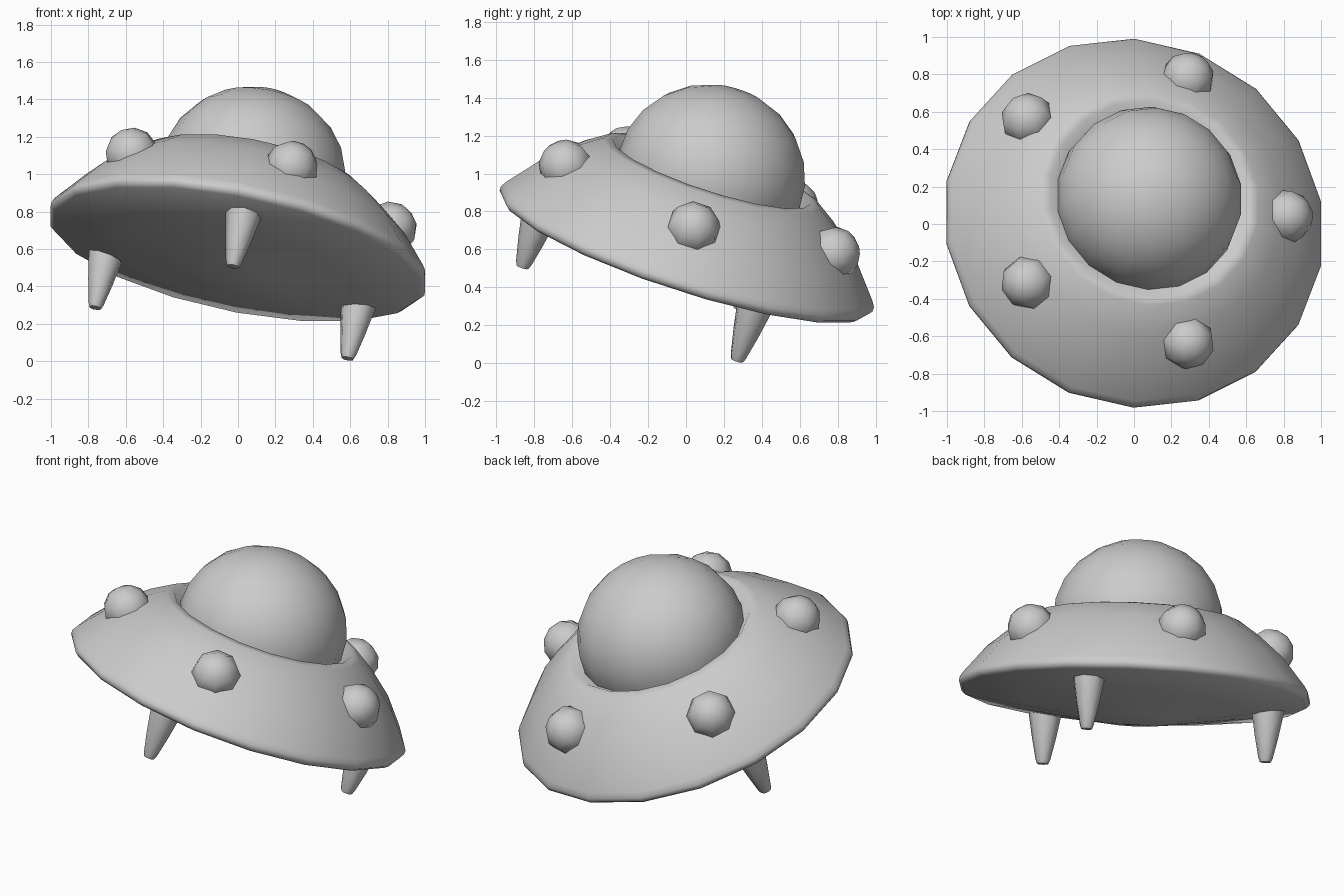
import bpy, bmesh, math
from mathutils import Matrix, Vector

cube = bpy.data.objects.get("Cube")
if cube:
    bpy.data.objects.remove(cube, do_unlink=True)

grey = bpy.data.materials.new("plain_grey")
grey.use_nodes = True
grey.diffuse_color = (0.6, 0.6, 0.6, 1)
grey.node_tree.nodes["Principled BSDF"].inputs["Base Color"].default_value = (0.6, 0.6, 0.6, 1)

# Whole craft banks back and to its left
TILT = (Matrix.Translation((0, 0.005, 0.605))
        @ Matrix.Rotation(math.radians(-18), 4, 'X')
        @ Matrix.Rotation(math.radians(11), 4, 'Y'))


def lathe(name, profile, sides, place=Matrix(), start=0.0, smooth=50):
    """Turn (radius, height) points, listed bottom to top, about local z."""
    bm = bmesh.new()
    rings = []
    for r, h in profile:
        if r == 0:
            rings.append([bm.verts.new((0, 0, h))] * sides)
        else:
            angles = [start + math.tau * i / sides for i in range(sides)]
            rings.append([bm.verts.new((r * math.cos(a), r * math.sin(a), h)) for a in angles])
    for low, high in zip(rings, rings[1:]):
        for i in range(sides):
            j = (i + 1) % sides
            corners = list(dict.fromkeys([low[i], low[j], high[j], high[i]]))
            bm.faces.new(corners)
    bmesh.ops.recalc_face_normals(bm, faces=bm.faces)
    mesh = bpy.data.meshes.new(name)
    bm.to_mesh(mesh)
    bm.free()
    mesh.materials.append(grey)
    obj = bpy.data.objects.new(name, mesh)
    bpy.context.collection.objects.link(obj)
    obj.matrix_world = TILT @ place
    bpy.ops.object.select_all(action='DESELECT')
    obj.select_set(True)
    bpy.context.view_layer.objects.active = obj
    bpy.ops.object.shade_smooth_by_angle(angle=math.radians(smooth))
    return obj


def around(angle, radius, height):
    return Matrix.Rotation(math.radians(angle), 4, 'Z') @ Matrix.Translation((radius, 0, height))


def ball(radius, height, steps, lowest=-90):
    """Profile of an ellipsoid from the lowest latitude up to the pole."""
    points = []
    for i in range(steps + 1):
        a = math.radians(lowest + (90 - lowest) * i / steps)
        points.append((0 if i == steps or a <= -math.pi / 2 else radius * math.cos(a),
                       height * math.sin(a)))
    return points


# Saucer body: shallow keel, thin rim, domed top with a collar dipping to the cabin
lathe("saucer_body",
      [(0, -0.2), (0.25, -0.17), (0.65, -0.095), (1.01, -0.035), (1.033, -0.015),
       (1.033, 0.01), (1.015, 0.04), (0.88, 0.205), (0.73, 0.335), (0.6, 0.425),
       (0.55, 0.435), (0.5, 0.39), (0, 0.39)],
      18, start=math.radians(10), smooth=80)

# Cabin dome
lathe("cabin_dome", ball(0.5, 0.47, 7, lowest=-20), 18,
      Matrix.Translation((0, 0, 0.42)), start=math.radians(10))

# Five lamps set square to the sloping top
for k in range(5):
    place = around(72 * k, 0.78, 0.265) @ Matrix.Rotation(math.radians(42), 4, 'Y')
    lathe(f"lamp_{k + 1}", ball(0.145, 0.14, 6), 8, place, start=math.radians(22.5))

# Three tapering legs
for k in range(3):
    lathe(f"leg_{k + 1}",
          [(0, -0.365), (0.033, -0.36), (0.043, -0.335), (0.07, -0.21), (0.095, -0.07), (0.1, 0)],
          8, around(33 + 120 * k, 0.795, 0))
